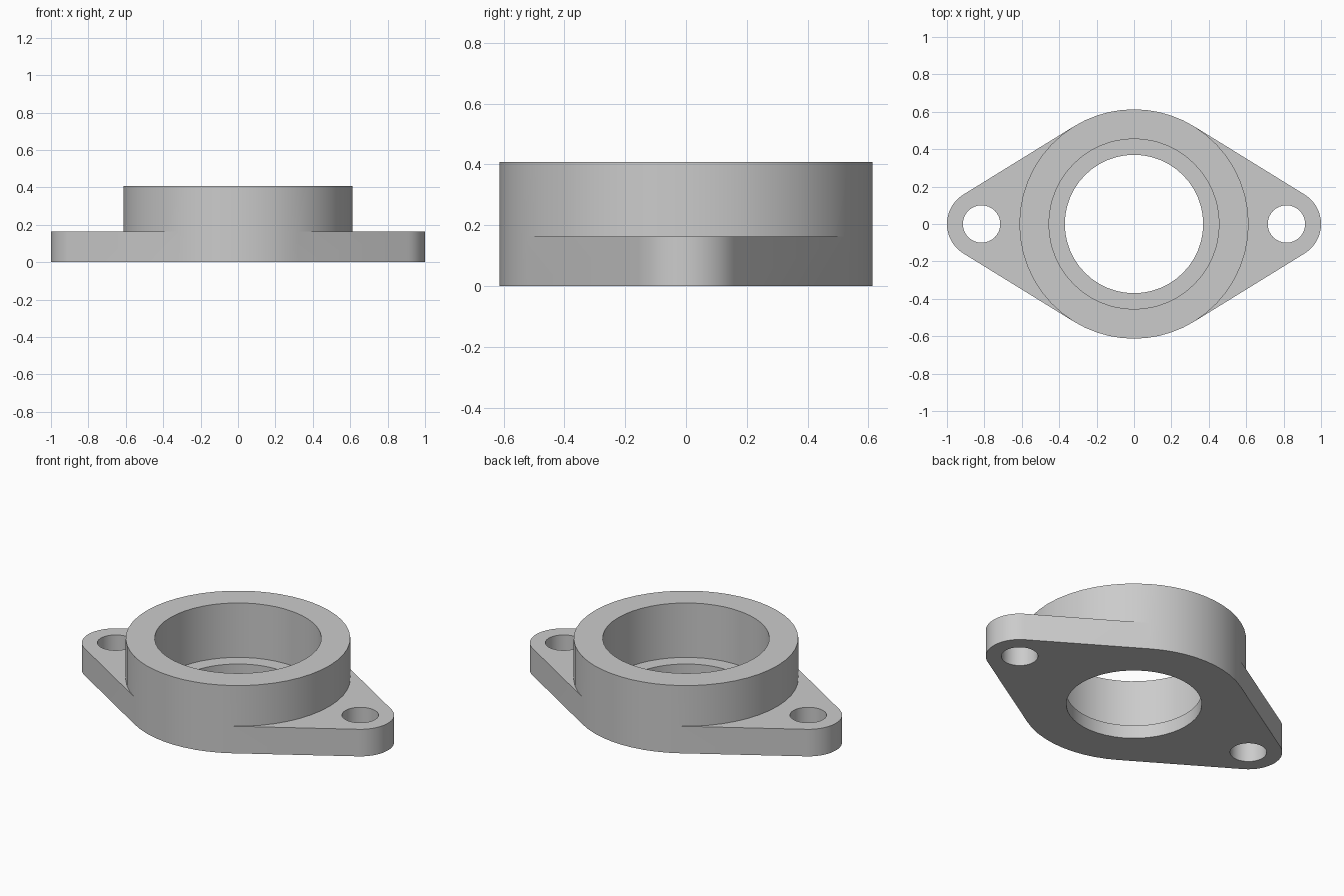
import bpy, bmesh
from math import acos, cos, sin, pi

cube = bpy.data.objects.get("Cube")
if cube:
    bpy.data.objects.remove(cube)

COLLAR_R, RECESS_R, BORE_R = 0.613, 0.455, 0.37
LUG_X, LUG_R, HOLE_R = 0.815, 0.185, 0.10
PLATE_Z, STEP_Z, TOP_Z = 0.163, 0.08, 0.408
TANGENT = acos((COLLAR_R - LUG_R) / LUG_X)   # where straight flanks meet the arcs


def arc(radius, start, end, steps, cx=0.0):
    angles = [start + (end - start) * i / steps for i in range(steps + 1)]
    return [(cx + radius * cos(a), radius * sin(a)) for a in angles]


def circle(radius, cx=0.0, steps=48):
    return arc(radius, 0, 2 * pi, steps, cx)[:-1]


def turned(points):
    return [(-x, -y) for x, y in points]


bm = bmesh.new()


def ring(points, z):
    return [bm.verts.new((x, y, z)) for x, y in points]


def wall(points, z0, z1):
    low, high = ring(points, z0), ring(points, z1)
    for i in range(len(points)):
        j = (i + 1) % len(points)
        bm.faces.new((low[i], low[j], high[j], high[i]))


def cap(z, *loops):
    edges = []
    for points in loops:
        verts = ring(points, z)
        edges += [bm.edges.new((verts[i - 1], verts[i])) for i in range(len(verts))]
    bmesh.ops.triangle_fill(bm, edges=edges, use_beauty=True, normal=(0, 0, 1))


# Outlines: plate silhouette, collar, bores and bolt holes
lug_end = arc(LUG_R, -TANGENT, TANGENT, 16, LUG_X)
collar_side = arc(COLLAR_R, -TANGENT, TANGENT, 16)
collar_back = arc(COLLAR_R, TANGENT, pi - TANGENT, 10)
plate = lug_end + collar_back + turned(lug_end) + turned(collar_back)
collar = (collar_side[:-1] + collar_back[:-1]
          + turned(collar_side)[:-1] + turned(collar_back)[:-1])
lug_top = lug_end + collar_side[::-1]
bolt_hole = circle(HOLE_R, LUG_X, 32)
bore, recess = circle(BORE_R), circle(RECESS_R)

# Mounting plate with two bolt lugs
cap(0, plate, bore, bolt_hole, turned(bolt_hole))
wall(plate, 0, PLATE_Z)
for side in (lambda p: p, turned):
    cap(PLATE_Z, side(lug_top), side(bolt_hole))
    wall(side(bolt_hole), 0, PLATE_Z)

# Raised collar with stepped bore
wall(collar, PLATE_Z, TOP_Z)
cap(TOP_Z, collar, recess)
wall(recess, STEP_Z, TOP_Z)
cap(STEP_Z, recess, bore)
wall(bore, 0, STEP_Z)

# Weld the surfaces into one solid
bmesh.ops.remove_doubles(bm, verts=bm.verts[:], dist=0.0001)
bmesh.ops.recalc_face_normals(bm, faces=bm.faces[:])
mesh = bpy.data.meshes.new("flange_housing")
bm.to_mesh(mesh)
bm.free()
housing = bpy.data.objects.new("flange_housing", mesh)
bpy.context.scene.collection.objects.link(housing)

# Plain grey metal
grey = bpy.data.materials.new("plain grey")
grey.use_nodes = True
colour = (0.6, 0.6, 0.6, 1)
grey.diffuse_color = colour
grey.node_tree.nodes["Principled BSDF"].inputs["Base Color"].default_value = colour
mesh.materials.append(grey)

bpy.ops.object.select_all(action="DESELECT")
housing.select_set(True)
bpy.context.view_layer.objects.active = housing
bpy.ops.object.shade_smooth_by_angle()
